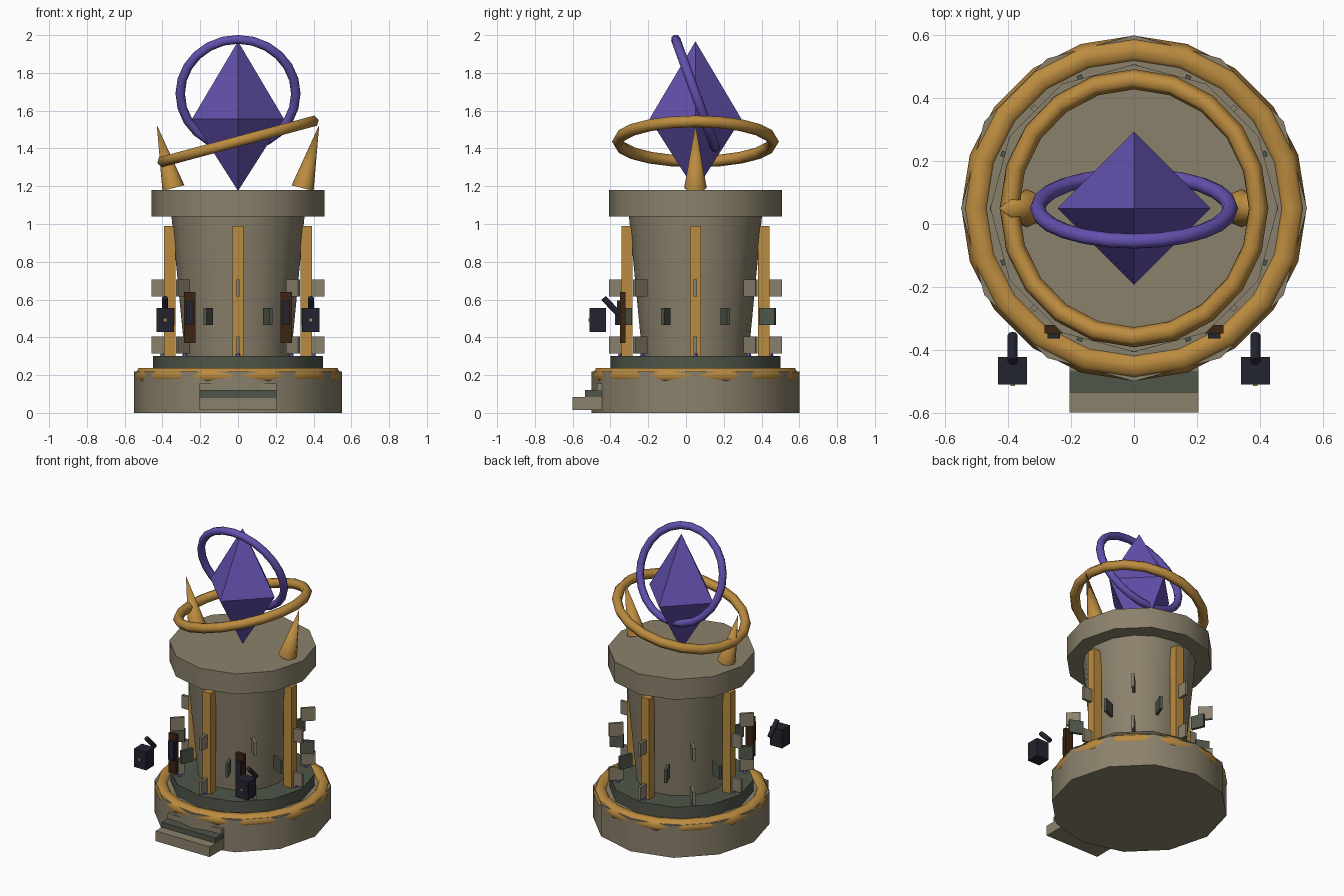
import bpy, math
from mathutils import Vector

if "Cube" in bpy.data.objects:
    bpy.data.objects.remove(bpy.data.objects["Cube"])

CY = 0.05  # tower axis in y


def material(name, rgb):
    m = bpy.data.materials.new(name)
    m.diffuse_color = (*rgb, 1)
    m.use_nodes = True
    m.node_tree.nodes["Principled BSDF"].inputs["Base Color"].default_value = m.diffuse_color
    return m


STONE = material("stone", (0.26, 0.222, 0.15))
MOSS = material("dark_stone", (0.08, 0.093, 0.067))
GOLD = material("gold", (0.50, 0.26, 0.05))
PURPLE = material("purple_crystal", (0.125, 0.08, 0.42))
WOOD = material("dark_wood", (0.045, 0.018, 0.006))
IRON = material("dark_iron", (0.017, 0.017, 0.03))


def finish(name, mat, smooth=None):
    o = bpy.context.object
    o.name = name
    o.data.materials.append(mat)
    if smooth:
        bpy.ops.object.shade_smooth_by_angle(angle=math.radians(smooth))
    return o


def box(name, mat, loc, size, rz=0):
    bpy.ops.mesh.primitive_cube_add(size=1, location=loc, rotation=(0, 0, rz))
    o = finish(name, mat)
    o.scale = size
    return o


def cone(name, mat, p0, p1, r0, r1, n, smooth=None, spin=0):
    """Frustum between two points."""
    a, b = Vector(p0), Vector(p1)
    d = b - a
    bpy.ops.mesh.primitive_cone_add(vertices=n, radius1=r0, radius2=r1, depth=d.length,
                                    location=(a + b) / 2)
    o = finish(name, mat, smooth)
    if d.x or d.y:
        o.rotation_euler = d.to_track_quat('Z', 'Y').to_euler()
    else:
        o.rotation_euler.z = spin
    return o


def ring(name, mat, loc, rot, major, minor, n, m):
    bpy.ops.mesh.primitive_torus_add(location=loc, rotation=rot, major_radius=major,
                                     minor_radius=minor, major_segments=n, minor_segments=m)
    return finish(name, mat, 75)


def tier(name, mat, z0, z1, r0, r1, n=12):
    return cone(name, mat, (0, CY, z0), (0, CY, z1), r0, r1, n, 40)


# Tower tiers
tier("base", STONE, 0, 0.22, 0.55, 0.55)
tier("plinth", MOSS, 0.2, 0.30, 0.45, 0.45)
tier("tower_body", STONE, 0.29, 1.05, 0.28, 0.353, 16)
tier("top_platform", STONE, 1.04, 1.18, 0.457, 0.457)
ring("base_ring", GOLD, (0, CY, 0.198), (0, 0, 0), 0.503, 0.046, 20, 6)

# Front steps
box("lower_step", STONE, (0, -0.52, 0.05), (0.41, 0.16, 0.07))
box("middle_step", MOSS, (0, -0.475, 0.1025), (0.41, 0.12, 0.035))
box("upper_step", STONE, (0, -0.43, 0.1375), (0.41, 0.08, 0.035))


def polar(r, a, z):
    return (r * math.cos(a), CY + r * math.sin(a), z)


# Gold pillars
for i in range(4):
    a = i * math.pi / 2
    box("pillar", GOLD, polar(0.362, a, 0.645), (0.06, 0.058, 0.69), a)

# Loose stone slabs standing edge-on, and small crystals around the plinth
for i in range(8):
    a = i * math.pi / 4
    for z, mat, off in ((0.36, STONE, 0), (0.51, MOSS, math.pi / 8), (0.66, STONE, 0)):
        box("wall_slab", mat, polar(0.412, a + off, z), (0.09, 0.018, 0.09), a + off)
    cone("small_crystal", PURPLE, polar(0.4, a, 0.295), polar(0.4, a, 0.345), 0.015, 0, 5)

# Shutters and lanterns on both sides of the front
for s in (-1, 1):
    box("shutter", WOOD, (s * 0.255, -0.335, 0.505), (0.06, 0.027, 0.27))
    box("shutter_panel", IRON, (s * 0.255, -0.355, 0.53), (0.04, 0.018, 0.13))
    box("lantern", IRON, (s * 0.386, -0.467, 0.492), (0.092, 0.088, 0.125))
    box("lantern_glow", GOLD, (s * 0.386, -0.512, 0.492), (0.014, 0.006, 0.014))
    cone("lantern_arm", IRON, (s * 0.386, -0.354, 0.523), (s * 0.386, -0.437, 0.608),
         0.016, 0.016, 8, 50)
    # Curving horn on the platform
    cone("horn", GOLD, (s * 0.342, CY, 1.19), (s * 0.43, CY, 1.525), 0.06, 0, 8, 50)

# Floating crystal and its two tilted rings
cone("crystal_bottom", PURPLE, (0, CY, 1.175), (0, CY, 1.557), 0, 0.243, 4)
cone("crystal_top", PURPLE, (0, CY, 1.557), (0, CY, 1.967), 0.243, 0, 4)
ring("gold_orbit", GOLD, (0, CY, 1.437), (0, math.radians(-15), 0), 0.41, 0.032, 20, 6)
ring("purple_orbit", PURPLE, (0, CY, 1.69), (math.radians(110), 0, 0), 0.306, 0.025, 24, 8)
